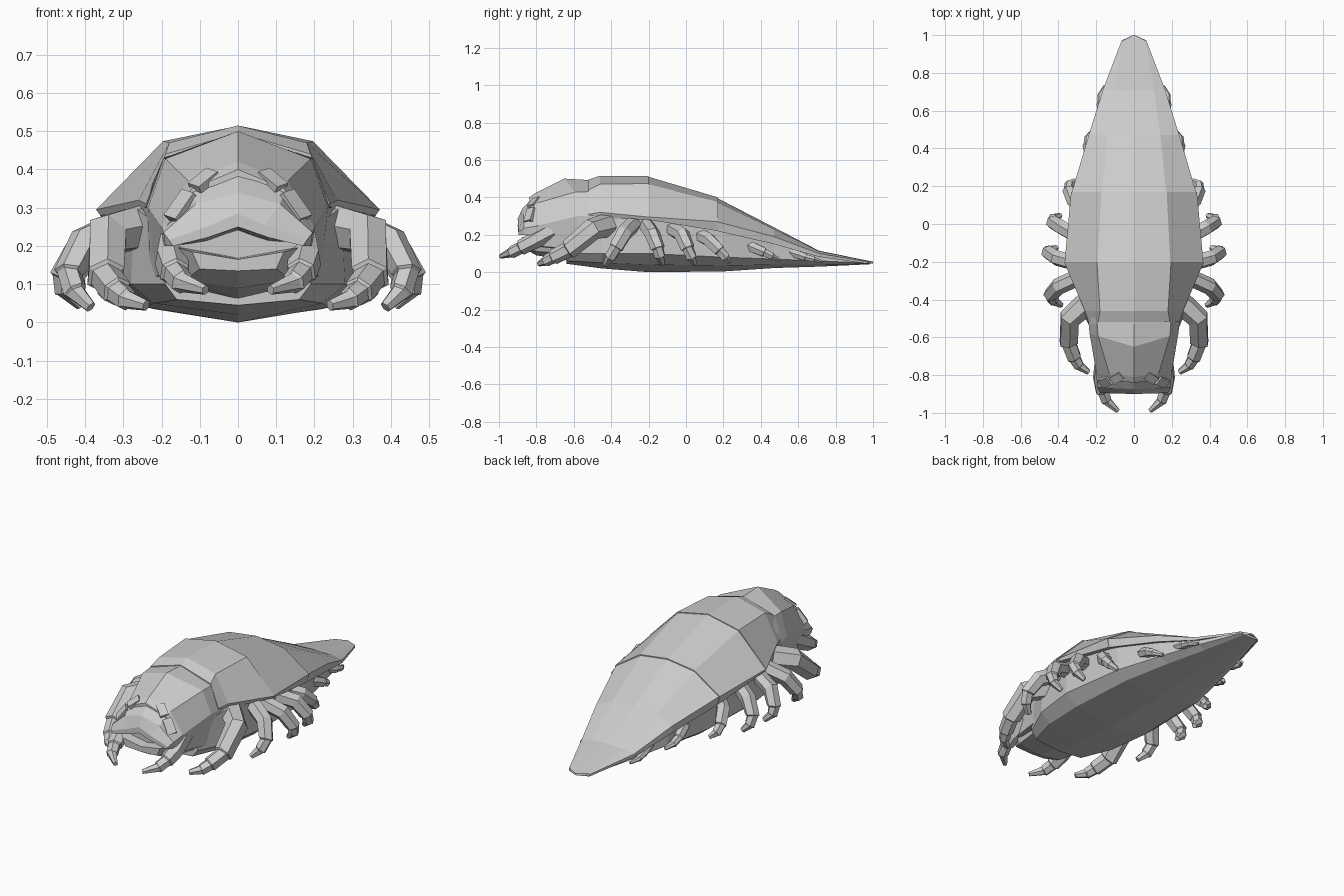
import bpy, bmesh
from mathutils import Vector, Matrix


def finish(bm, name):
    bmesh.ops.recalc_face_normals(bm, faces=bm.faces)
    me = bpy.data.meshes.new(name)
    bm.to_mesh(me)
    bm.free()
    ob = bpy.data.objects.new(name, me)
    bpy.context.collection.objects.link(ob)
    return ob


def skin(bm, rings):
    loops = [[bm.verts.new(p) for p in r] for r in rings]
    n = len(loops[0])
    for a, b in zip(loops, loops[1:]):
        for i in range(n):
            j = (i + 1) % n
            bm.faces.new((a[i], a[j], b[j], b[i]))
    bm.faces.new(loops[0])
    bm.faces.new(loops[-1])


def loft(name, sections):
    """Symmetric loft along y; each section is (y, half profile top to bottom, sweep back)."""
    rings = []
    for y, half, *sweep in sections:
        k = sweep[0] if sweep else 0
        full = half + [(-x, z) for x, z in reversed(half) if x > 0]
        rings.append([(x, y + k * abs(x), z) for x, z in full])
    bm = bmesh.new()
    skin(bm, rings)
    return finish(bm, name)


def mirror(ob):
    m = ob.modifiers.new("mirror", 'MIRROR')
    m.use_axis = (True, False, False)


def leg(name, path, radii):
    """Six-sided limb that steps down in thickness at each joint."""
    pts = [Vector(p) for p in path]
    dirs = [(b - a).normalized() for a, b in zip(pts, pts[1:])]
    last = Vector((0.55, 0.35, 0.75))
    rings = []

    def ring(p, d, r):
        nonlocal last
        u = (last - d * last.dot(d)).normalized()
        last = u
        rings.append([p + Matrix.Rotation(k * 1.0472, 3, d) @ u * r for k in range(6)])

    for i, p in enumerate(pts):
        d = (dirs[max(i - 1, 0)] + dirs[min(i, len(dirs) - 1)]).normalized()
        if 1 < i < len(pts) - 1:
            ring(p - d * .003, d, radii[i] * 1.22)
            ring(p + d * .003, d, radii[i] * .98)
        else:
            ring(p, d, radii[i])
    bm = bmesh.new()
    skin(bm, rings)
    mirror(finish(bm, name))


# Body and belly
def body(y, x1, z1, x2, z2, x3, z3, zb):
    return (y, [(0, z1 + 0.005), (x1, z1), (x2, z2), (x3, z3), (0, zb)])


loft("body", [
    body(-0.64, .20, .25, .19, .10, .16, .06, .045),
    body(-0.45, .27, .30, .28, .10, .22, .05, .02),
    body(-0.20, .32, .30, .31, .10, .24, .04, .0),
    body(0.20, .29, .24, .28, .08, .22, .035, .004),
    body(0.47, .21, .17, .21, .07, .16, .04, .022),
    body(0.72, .13, .10, .14, .06, .10, .04, .03),
    body(0.98, .055, .052, .055, .048, .04, .044, .042)])


# Back plates, each overlapping the next by a small step
def plate(y, top, ridge, edge, low, s=0.0):
    return (y, [(0, top + s), (ridge[0] + s, ridge[1] + s), (edge[0] + s, edge[1]),
                low, (low[0] * 0.8, low[1] + .01)])


A = (.515, (.18, .47), (.26, .32), (.25, .29))
B = (.51, (.192, .47), (.367, .295), (.36, .28))
C = (.397, (.17, .374), (.33, .27), (.32, .22))
loft("front_back_plate", [
    plate(-.52, .496, (.19, .44), (.24, .31), (.235, .29)),
    plate(-.46, *A), plate(-.2, *B, s=.004)])
loft("middle_back_plate", [plate(-.2, *B), plate(.17, *C, s=.003)])
loft("tail_plate", [
    plate(.165, *C),
    plate(.47, .24, (.14, .23), (.24, .19), (.24, .15)),
    plate(.71, .115, (.105, .112), (.165, .10), (.165, .082)),
    plate(.97, .062, (.06, .061), (.066, .056), (.065, .045)),
    plate(1.0, .056, (.004, .056), (.005, .053), (.005, .047))])

# Head with overhanging arched upper lip
loft("head", [
    (-.46, [(0, .49), (.18, .44), (.25, .30), (.24, .10), (0, .06)]),
    (-.53, [(0, .493), (.195, .43), (.24, .30), (.23, .11), (0, .06)]),
    (-.65, [(0, .50), (.19, .428), (.235, .30), (.215, .12), (0, .08)], .3),
    (-.81, [(0, .42), (.13, .37), (.20, .25), (.17, .14), (0, .12)], .12),
    (-.84, [(0, .40), (.12, .35), (.195, .24), (.15, .17), (0, .14)], .1)])
loft("upper_lip", [
    (-.80, [(0, .42), (.13, .37), (.20, .25), (.195, .20), (.08, .21), (0, .24)], .1),
    (-.875, [(0, .34), (.11, .31), (.195, .235), (.19, .20), (.08, .22), (0, .245)], .05),
    (-.90, [(0, .285), (.07, .255), (.18, .215), (.17, .20), (.08, .222), (0, .25)], .03)])
loft("lower_jaw", [
    (-.62, [(0, .20), (.20, .21), (.17, .10), (0, .06)]),
    (-.80, [(0, .17), (.19, .205), (.14, .11), (0, .09)]),
    (-.88, [(0, .165), (.12, .185), (.10, .14), (0, .135)])])


# Four plate-like eyes
def eye(name, loc, normal, w, h):
    up = Vector((-0.35, 0, 1))
    n = Vector(normal).normalized()
    x = up.cross(n).normalized()
    y = n.cross(x)
    rot = Matrix((x, y, n)).transposed().to_4x4()
    bm = bmesh.new()
    bmesh.ops.create_cube(bm, size=1, matrix=Matrix.Translation(loc) @ rot
                          @ Matrix.Diagonal((w, h, .03, 1)))
    mirror(finish(bm, name))


eye("upper_eyes", (.088, -.812, .368), (.3, -.5, .75), .045, .07)
eye("lower_eyes", (.147, -.833, .302), (.55, -.6, .55), .05, .085)

# Legs, front to back
leg("mouth_legs",
    [(.16, -.72, .22), (.175, -.82, .165), (.165, -.885, .13), (.145, -.935, .105), (.085, -.99, .085)],
    [.05, .045, .034, .027, .013])
leg("grasping_legs",
    [(.25, -.42, .25), (.34, -.50, .23), (.345, -.63, .12), (.315, -.71, .08), (.29, -.75, .06), (.24, -.785, .045)],
    [.065, .06, .044, .034, .026, .015])
spec = [
    ("second_legs", (.29, -.28, .26), (.40, -.33, .21), (.44, -.375, .13), (.425, -.405, .08), (.385, -.43, .04), .045),
    ("third_legs", (.30, -.21, .25), (.41, -.18, .205), (.455, -.15, .125), (.45, -.14, .085), (.41, -.125, .045), .042),
    ("fourth_legs", (.29, -.07, .23), (.38, -.02, .20), (.43, .01, .125), (.425, .03, .08), (.39, .045, .045), .042),
    ("fifth_legs", (.26, .07, .20), (.32, .12, .175), (.345, .18, .115), (.34, .21, .08), (.31, .23, .055), .038),
    ("sixth_legs", (.19, .28, .165), (.23, .35, .135), (.245, .42, .105), (.24, .46, .085), (.215, .50, .065), .03),
    ("rear_legs", (.13, .46, .14), (.165, .56, .105), (.177, .64, .08), (.176, .685, .068), (.155, .73, .055), .024)]
for name, a, b, c, d, e, r in spec:
    leg(name, [a, b, c, d, e], [r, r, r * .75, r * .6, r * .35])
